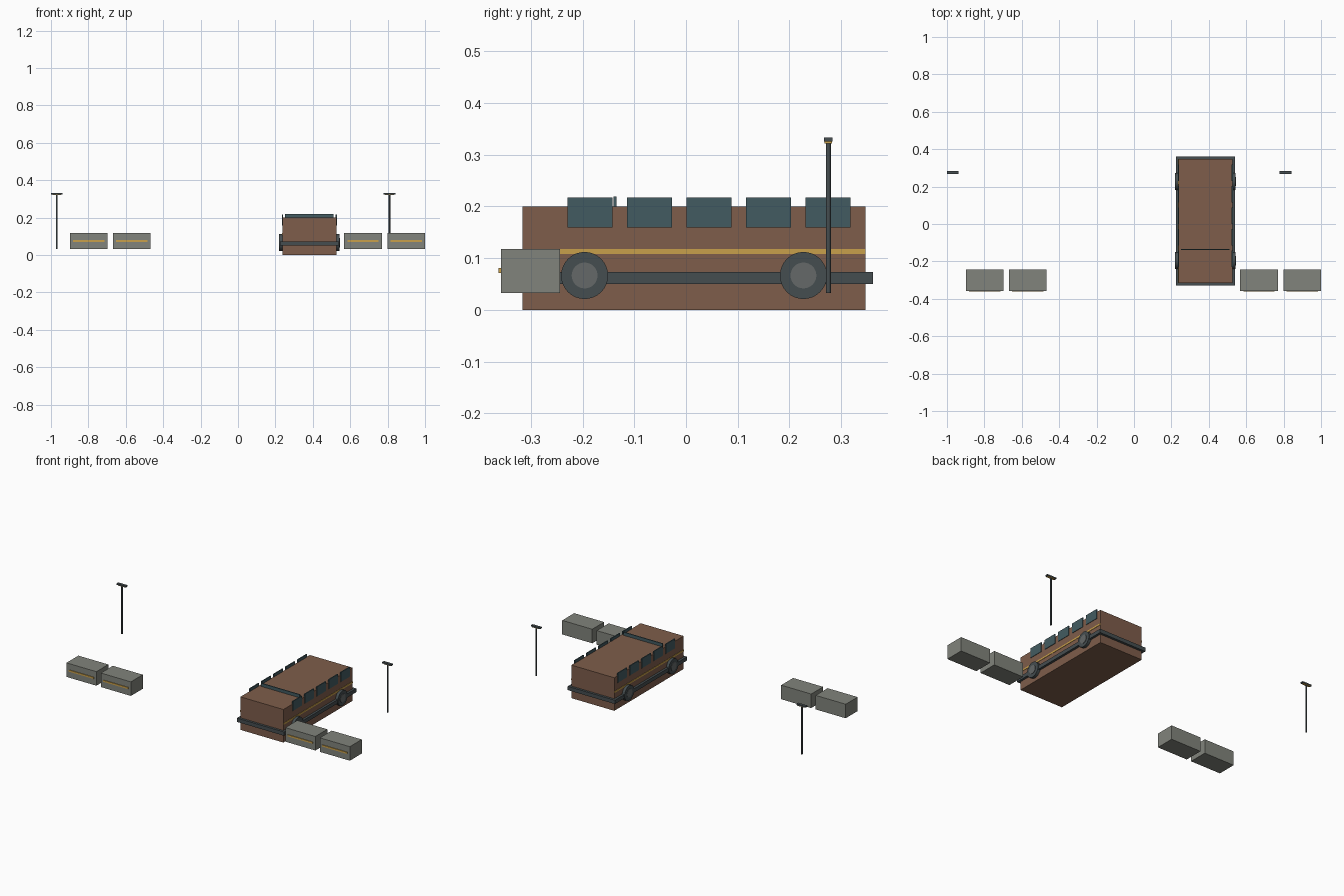
import bpy
from math import pi

if "Cube" in bpy.data.objects:
    bpy.data.objects.remove(bpy.data.objects["Cube"])


def material(name, rgb):
    m = bpy.data.materials.new(name)
    m.diffuse_color = (*rgb, 1)
    m.use_nodes = True
    m.node_tree.nodes["Principled BSDF"].inputs["Base Color"].default_value = m.diffuse_color
    return m


BROWN = material("brown_paint", (0.21, 0.11, 0.07))
DARK = material("dark_metal", (0.06, 0.075, 0.08))
HUB = material("hub_metal", (0.13, 0.14, 0.14))
GLASS = material("teal_glass", (0.055, 0.105, 0.12))
GOLD = material("gold_trim", (0.58, 0.35, 0.07))
STONE = material("grey_stone", (0.22, 0.23, 0.2))


def box(name, x, y, z, mat):
    """Box from (min, max) ranges on each axis."""
    spans = (x, y, z)
    bpy.ops.mesh.primitive_cube_add(size=1, location=[(a + b) / 2 for a, b in spans])
    o = bpy.context.object
    o.name = name
    o.scale = [b - a for a, b in spans]
    bpy.ops.object.transform_apply(location=False, rotation=False)
    o.data.materials.append(mat)
    return o


def cylinder(name, loc, radius, depth, mat, axis="Z", sides=32):
    rot = (0, pi / 2, 0) if axis == "X" else (0, 0, 0)
    bpy.ops.mesh.primitive_cylinder_add(vertices=sides, radius=radius, depth=depth,
                                        location=loc, rotation=rot)
    o = bpy.context.object
    o.name = name
    o.data.materials.append(mat)
    bpy.ops.object.shade_smooth_by_angle()
    return o


# Bus body
CX, HALF = 0.3815, 0.144
Y0, Y1 = -0.316, 0.347
box("bus_body", (CX - HALF, CX + HALF), (Y0, Y1), (0, 0.2), BROWN)
box("windscreen", (CX - 0.13, CX + 0.13), (-0.14, -0.134), (0.16, 0.219), GLASS)

# Front and rear bumpers
BAR_Z = (0.05, 0.073)
for name, y in (("front_bumper", (Y0 - 0.014, Y0)), ("rear_bumper", (Y1, Y1 + 0.014))):
    box(name, (CX - HALF - 0.014, CX + HALF + 0.014), y, BAR_Z, DARK)

# Both sides: rail, stripe, windows and wheels
for s, side in ((-1, "left"), (1, "right")):
    def out(a, b):
        return tuple(sorted((CX + s * (HALF + a), CX + s * (HALF + b))))

    box(f"{side}_side_rail", out(0, 0.014), (Y0, Y1), BAR_Z, DARK)
    box(f"{side}_stripe", out(-0.002, 0.002), (Y0, Y1), (0.108, 0.118), GOLD)
    for i in range(5):
        y = -0.186 + i * 0.115
        box(f"{side}_window_{i + 1}", out(-0.003, 0.003),
            (y - 0.0435, y + 0.0435), (0.159, 0.217), GLASS)
    for y, end in ((-0.196, "front"), (0.227, "rear")):
        cylinder(f"{side}_{end}_tyre", (CX + s * (HALF + 0.003), y, 0.0665),
                 0.0455, 0.028, DARK, "X")
        cylinder(f"{side}_{end}_hub", (CX + s * (HALF + 0.005), y, 0.0665),
                 0.025, 0.029, HUB, "X")

# Barrier blocks with a gold strip on the front
for i, x in enumerate((-0.899, -0.668, 0.568, 0.799)):
    box(f"barrier_{i + 1}", (x, x + 0.201), (-0.358, -0.244), (0.033, 0.118), STONE)
    box(f"barrier_strip_{i + 1}", (x + 0.017, x + 0.184), (-0.362, -0.357),
        (0.071, 0.081), GOLD)

# Lamp posts
for i, x in enumerate((-0.969, 0.81)):
    cylinder(f"lamp_post_{i + 1}", (x, 0.275, 0.179), 0.0048, 0.292, DARK, sides=16)
    box(f"lamp_bulb_{i + 1}", (x - 0.023, x + 0.023), (0.268, 0.282), (0.322, 0.326), GOLD)
    box(f"lamp_head_{i + 1}", (x - 0.031, x + 0.031), (0.2665, 0.2835), (0.325, 0.333), DARK)
